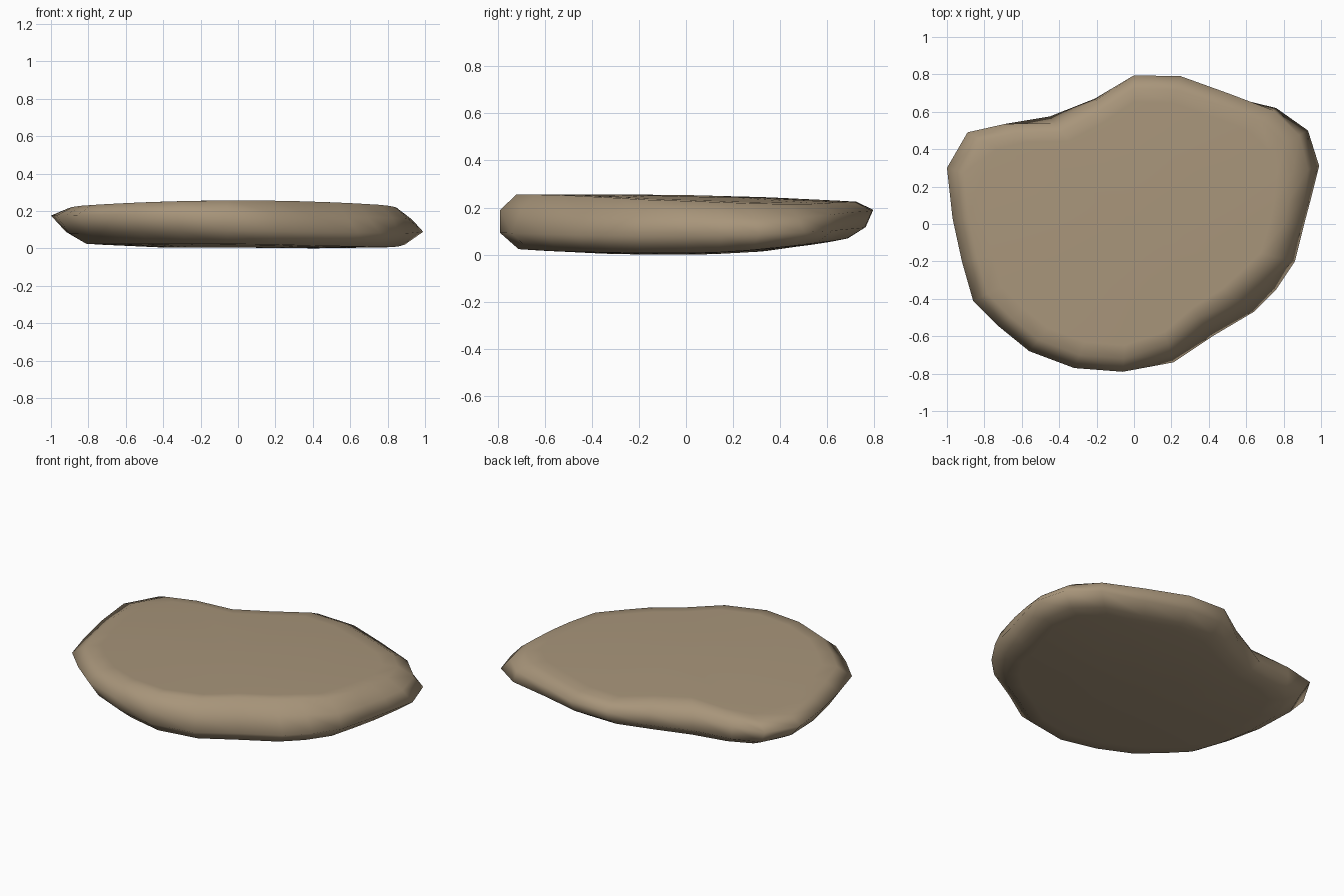
import bpy, bmesh, math

if "Cube" in bpy.data.objects:
    bpy.data.objects.remove(bpy.data.objects["Cube"])

# Outline seen from above: x, y, lean (positive = lower rim sticks out, negative = upper rim)
OUTLINE = [
    (0.99, 0.31, 0.06), (0.93, 0.50, 0.05), (0.76, 0.62, 0.02), (0.50, 0.70, -0.02),
    (0.25, 0.79, -0.04), (0.00, 0.795, -0.04), (-0.21, 0.67, 0.02), (-0.45, 0.575, 0.06),
    (-0.69, 0.535, 0.0), (-0.89, 0.49, -0.05), (-1.0, 0.30, -0.08), (-0.97, 0.03, -0.07),
    (-0.92, -0.20, -0.07), (-0.86, -0.41, -0.08), (-0.72, -0.55, -0.08), (-0.56, -0.68, -0.07),
    (-0.32, -0.77, -0.05), (-0.06, -0.79, 0.0), (0.21, -0.74, 0.05), (0.42, -0.60, 0.09),
    (0.64, -0.47, 0.10), (0.76, -0.35, 0.09), (0.86, -0.20, 0.04), (0.91, 0.0, 0.03),
    (0.95, 0.15, 0.04),
]


def top_z(x, y):
    return 0.262 - 0.04 * x * x - 0.03 * max(0, y + 0.3) ** 2


def bottom_z(x, y):
    left = 0.04 if x < 0 else 0.012
    return 0.004 + left * x * x + 0.15 * max(0, y) ** 2 + 0.05 * min(0, y) ** 2


def add_ring(bm, kind, factor):
    ring = []
    for x, y, lean in OUTLINE:
        upper = kind in ("top", "upper_rim")
        f = factor * (1 - max(0, lean if upper else -lean))
        px, py = x * f, y * f
        if kind == "top":
            z = top_z(px, py)
        elif kind == "bottom":
            z = bottom_z(px, py)
        elif kind == "upper_rim":
            z = 0.196 - 0.015 * abs(x) - 0.022 * max(0, x) ** 3
        else:
            z = 0.10 - 0.015 * abs(x) + 0.03 * max(0, y)
        ring.append(bm.verts.new((px, py, z)))
    return ring


# Stone: stacked rings from the middle of the top, round the rim, to the middle of the underside
bm = bmesh.new()
rings = [add_ring(bm, k, f) for k, f in (
    ("top", 0.45), ("top", 0.82), ("top", 0.91), ("upper_rim", 1.0),
    ("lower_rim", 1.0), ("bottom", 0.90), ("bottom", 0.80), ("bottom", 0.45))]
n = len(OUTLINE)
for a, b in zip(rings, rings[1:]):
    for i in range(n):
        j = (i + 1) % n
        bm.faces.new((a[i], b[i], b[j], a[j]))
for ring, z in ((rings[0], 0.259), (rings[-1], 0.01)):
    c = bm.verts.new((0, 0, z))
    for i in range(n):
        bm.faces.new((c, ring[i], ring[(i + 1) % n]))
bmesh.ops.recalc_face_normals(bm, faces=bm.faces)

# Rest the stone on the ground
low = min(v.co.z for v in bm.verts)
for v in bm.verts:
    v.co.z -= low
for f in bm.faces:
    f.smooth = True

mesh = bpy.data.meshes.new("flat_stone")
bm.to_mesh(mesh)
bm.free()
mat = bpy.data.materials.new("tan stone")
mat.diffuse_color = (0.39, 0.30, 0.195, 1)
mat.use_nodes = True
mat.node_tree.nodes["Principled BSDF"].inputs["Base Color"].default_value = mat.diffuse_color
mesh.materials.append(mat)
stone = bpy.data.objects.new("flat_stone", mesh)
bpy.context.collection.objects.link(stone)
